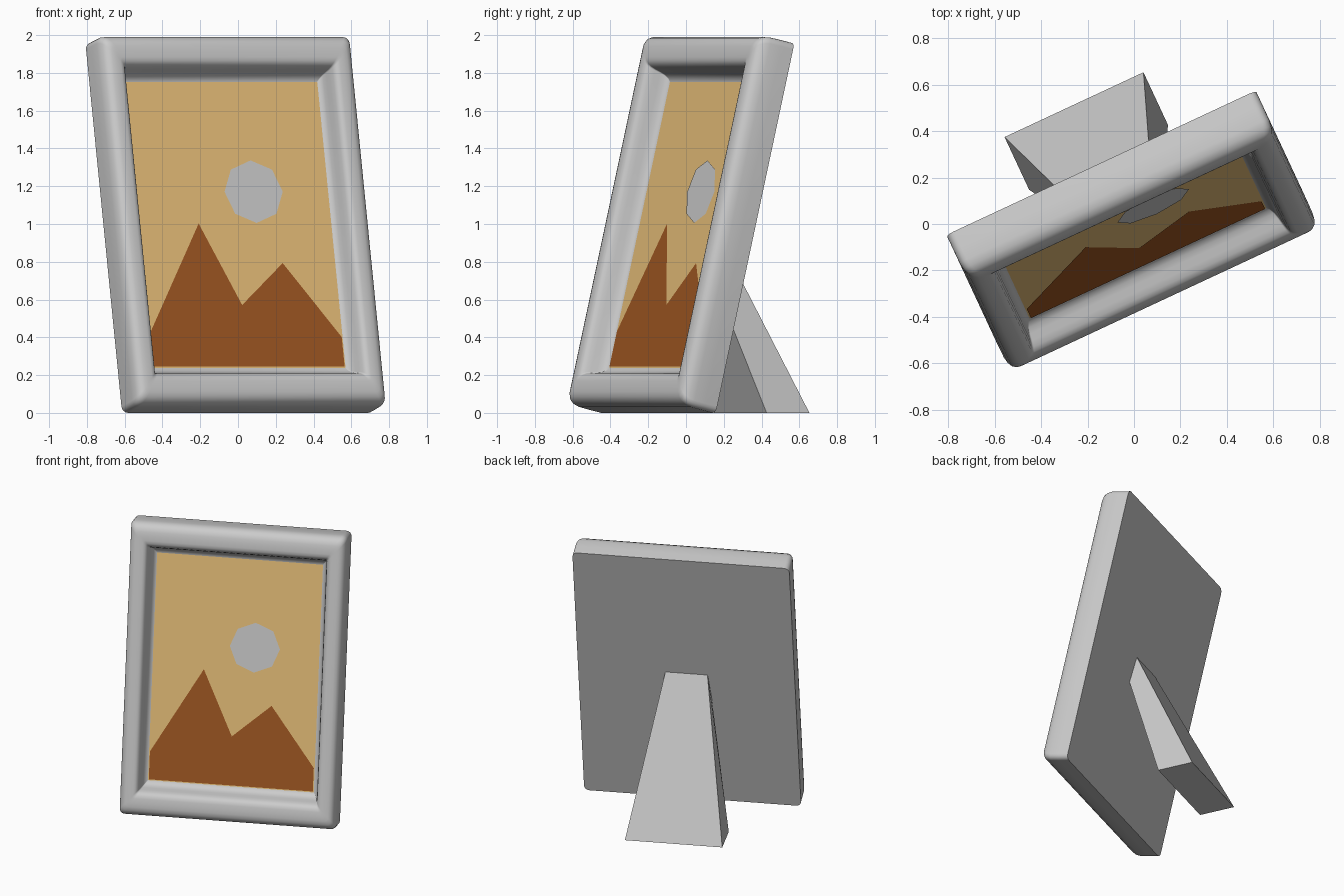
import bpy, bmesh
from math import sin, cos, pi, radians
from mathutils import Matrix

if "Cube" in bpy.data.objects:
    bpy.data.objects.remove(bpy.data.objects["Cube"])

W, H, T = 1.47, 2.012, 0.21          # frame width, height, thickness
U0, V0 = -0.017, -0.365              # frame position in the turned axes
TURN = Matrix.Rotation(radians(25), 4, 'Z')
# local frame axes: x across, y into the frame, z up the frame
LEAN = TURN @ Matrix.Translation((U0, V0, T * sin(radians(13.2)))) @ Matrix.Rotation(radians(-13.2), 4, 'X')


def material(name, rgb):
    m = bpy.data.materials.new(name)
    m.diffuse_color = (*rgb, 1)
    m.use_nodes = True
    m.node_tree.nodes["Principled BSDF"].inputs["Base Color"].default_value = m.diffuse_color
    return m


def make(name, bm, matrix, mat=None, smooth=False):
    bmesh.ops.transform(bm, matrix=matrix, verts=bm.verts)
    mesh = bpy.data.meshes.new(name)
    bm.to_mesh(mesh)
    bm.free()
    ob = bpy.data.objects.new(name, mesh)
    bpy.context.collection.objects.link(ob)
    if mat:
        mesh.materials.append(mat)
    if smooth:
        bpy.ops.object.select_all(action='DESELECT')
        ob.select_set(True)
        bpy.context.view_layer.objects.active = ob
        bpy.ops.object.shade_smooth_by_angle(angle=radians(40))
    return ob


def ring(inset, depth, seg=4):
    """Rounded rectangle, inset from the outer edge (top and bottom rails are wider)."""
    hx, hz = W / 2 - inset, H / 2 - inset * 1.32
    r = max(0.035 - inset * 0.2, 0.004)
    pts = []
    for k, (sx, sz) in enumerate([(1, 1), (-1, 1), (-1, -1), (1, -1)]):
        for i in range(seg + 1):
            a = (k + i / seg) * pi / 2
            pts.append((sx * (hx - r) + r * cos(a), depth, H / 2 + sz * (hz - r) + r * sin(a)))
    return pts


def flat(name, pts, mat=None):
    bm = bmesh.new()
    f = bm.faces.new([bm.verts.new(p) for p in pts])
    f.normal_update()
    if f.normal.y > 0:
        f.normal_flip()
    return make(name, bm, LEAN, mat)


# Frame: moulding profile (inset, depth) lofted around a rounded rectangle
profile = [(0, T), (0, 0.14), (0.001, 0.075), (0.006, 0.045), (0.016, 0.022), (0.031, 0.007),
           (0.05, 0.001), (0.07, 0), (0.095, 0), (0.11, 0.004), (0.121, 0.014), (0.129, 0.03),
           (0.136, 0.055), (0.142, 0.085), (0.149, 0.11), (0.16, 0.13), (0.176, 0.14)]
bm = bmesh.new()
loops = [[bm.verts.new(p) for p in ring(*q)] for q in profile]
n = len(loops[0])
for a, b in zip(loops, loops[1:]):
    for i in range(n):
        j = (i + 1) % n
        bm.faces.new((a[i], a[j], b[j], b[i]))
bm.faces.new(loops[0])
bm.faces.new(loops[-1])
bmesh.ops.recalc_face_normals(bm, faces=bm.faces)
make("frame", bm, LEAN, smooth=True)

# Picture: sky, mountains and sun as thin layers
flat("picture_sky", ring(0.173, 0.1375), material("sky", (0.8, 0.52, 0.19)))
flat("picture_mountains",
     [(x, 0.135, z) for x, z in [(-0.556, 0.235), (0.556, 0.235), (0.556, 0.395), (0.254, 0.797),
                                 (-0.007, 0.569), (-0.214, 1.012), (-0.556, 0.425)]],
     material("mountain", (0.35, 0.095, 0.016)))
flat("picture_sun", [(0.125 + 0.17 * cos(k * pi / 4), 0.134, 1.185 + 0.17 * sin(k * pi / 4))
                     for k in range(8)])

# Rear stand: tapered leg from a wide foot up into the back of the frame
bm = bmesh.new()
sections = [(0.33, 0.325, 0), (0.33, 0.575, 0), (0.135, 0.06, 1.07), (0.155, 0.02, 0.88)]
left, right = ([bm.verts.new((U0 + s * u, v, z)) for u, v, z in sections] for s in (-1, 1))
bm.faces.new(left)
bm.faces.new(right)
for i in range(4):
    j = (i + 1) % 4
    bm.faces.new((left[i], left[j], right[j], right[i]))
bmesh.ops.recalc_face_normals(bm, faces=bm.faces)
make("stand", bm, TURN)
